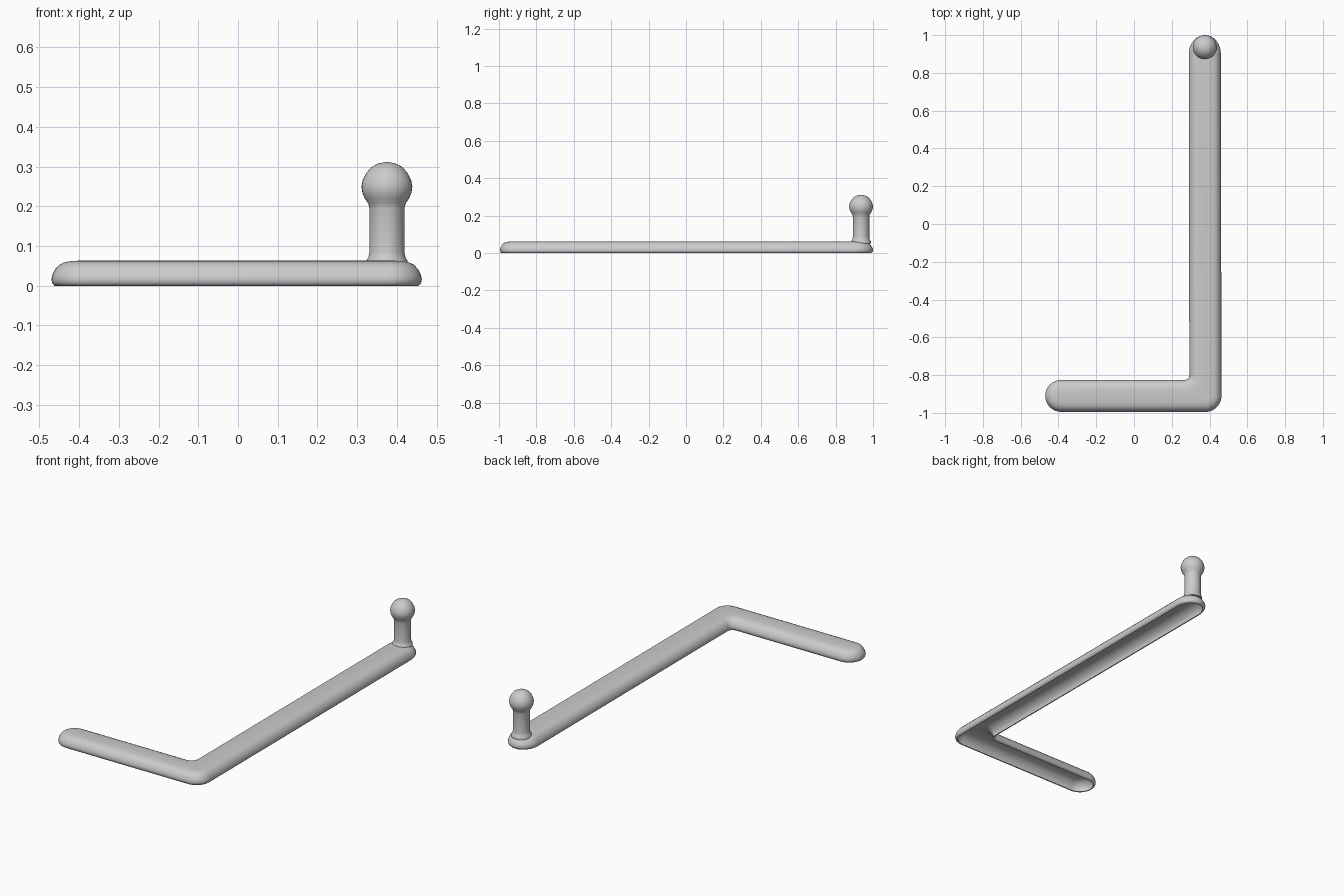
import bpy, bmesh
from math import cos, sin, pi
from mathutils import Vector

cube = bpy.data.objects.get("Cube")
if cube:
    bpy.data.objects.remove(cube, do_unlink=True)

grey = bpy.data.materials.new("plain grey")
grey.use_nodes = True
grey.diffuse_color = (0.6, 0.6, 0.6, 1)
grey.node_tree.nodes["Principled BSDF"].inputs["Base Color"].default_value = (0.6, 0.6, 0.6, 1)

SHORT_END = Vector((-0.385, -0.91))
CORNER = Vector((0.378, -0.91))
LONG_END = Vector((0.375, 0.9))
INNER_BEND = 0.11


def arc(centre, radius, start, end, steps, stretch=(1, 1)):
    angles = [start + (end - start) * i / steps for i in range(steps + 1)]
    return [centre + Vector((radius * stretch[0] * cos(a), radius * stretch[1] * sin(a))) for a in angles]


def outline(r):
    """L-shaped outline at distance r from the centre line."""
    bend = CORNER + Vector((-INNER_BEND, INNER_BEND))
    return (arc(SHORT_END, r, pi / 2, 3 * pi / 2, 16)
            + arc(CORNER, r, -pi / 2, 0, 10)
            + arc(LONG_END, r, 0, pi, 16, (1, 1.18))
            + arc(bend, INNER_BEND - r, 0, -pi / 2, 8))


def finish(name, bm, angle):
    bmesh.ops.recalc_face_normals(bm, faces=bm.faces)
    mesh = bpy.data.meshes.new(name)
    bm.to_mesh(mesh)
    bm.free()
    mesh.materials.append(grey)
    ob = bpy.data.objects.new(name, mesh)
    bpy.context.collection.objects.link(ob)
    bpy.ops.object.select_all(action='DESELECT')
    ob.select_set(True)
    bpy.context.view_layer.objects.active = ob
    bpy.ops.object.shade_smooth_by_angle(angle=angle)
    return ob


def loft(rings, bm):
    loops = [[bm.verts.new(p) for p in ring] for ring in rings]
    for a, b in zip(loops, loops[1:]):
        for i in range(len(a)):
            j = (i + 1) % len(a)
            bm.faces.new((a[i], a[j], b[j], b[i]))
    bm.faces.new(loops[0])
    bm.faces.new(loops[-1])


# L-shaped bar: hollow underside, rolled sides, flat top (distance, height)
section = [(0.018, 0.055), (0.038, 0.052), (0.056, 0.042), (0.068, 0.027),
           (0.073, 0.014), (0.071, 0), (0.077, 0), (0.083, 0.007),
           (0.085, 0.017), (0.082, 0.029), (0.075, 0.042), (0.065, 0.053),
           (0.052, 0.059), (0.035, 0.062), (0.018, 0.063)]
bm = bmesh.new()
loft([[(p.x, p.y, z) for p in outline(r)] for r, z in section], bm)
finish("bent_bar", bm, 0.9)

# Upright post with flared foot and domed knob (radius, height)
profile = [(0.052, 0.052), (0.052, 0.064), (0.047, 0.07), (0.044, 0.085), (0.044, 0.195),
           (0.047, 0.207), (0.056, 0.22), (0.062, 0.235), (0.064, 0.25),
           (0.061, 0.266), (0.052, 0.284), (0.039, 0.299), (0.022, 0.308), (0.006, 0.311)]
bm = bmesh.new()
rings = []
for r, z in profile:
    ring = arc(Vector((0.375, 0.936)), r, 0, 2 * pi, 32)[:-1]
    rings.append([(p.x, p.y, z) for p in ring])
loft(rings, bm)
finish("knob_post", bm, 0.9)
